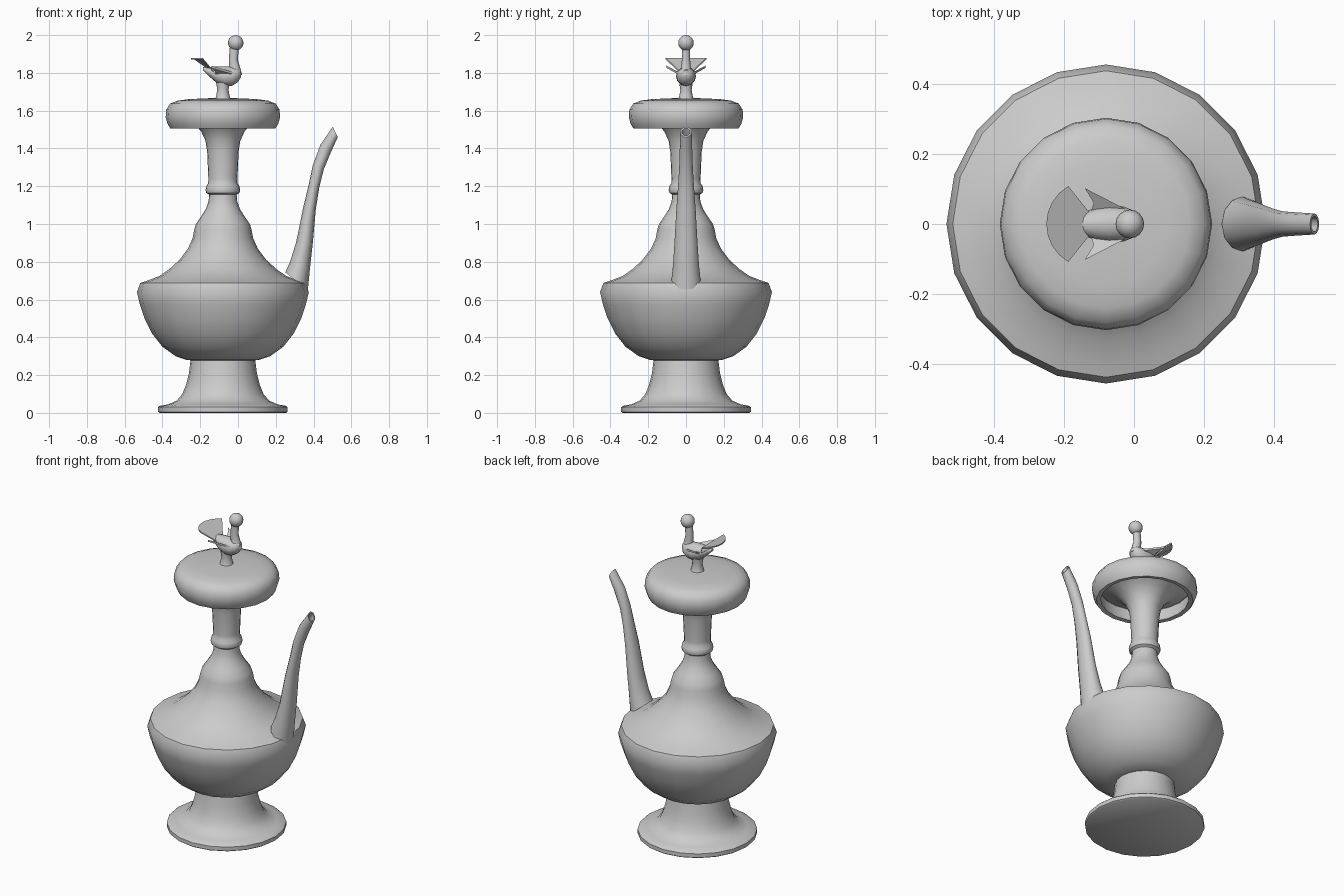
import bpy, bmesh, math
from mathutils import Vector

AX = -0.08  # x position of the vessel's axis


def make(name, verts, faces, angle=40):
    me = bpy.data.meshes.new(name)
    me.from_pydata(verts, [], faces)
    bm = bmesh.new()
    bm.from_mesh(me)
    bmesh.ops.remove_doubles(bm, verts=bm.verts, dist=0.0002)
    bmesh.ops.recalc_face_normals(bm, faces=bm.faces)
    bm.to_mesh(me)
    bm.free()
    ob = bpy.data.objects.new(name, me)
    bpy.context.collection.objects.link(ob)
    bpy.ops.object.select_all(action='DESELECT')
    ob.select_set(True)
    bpy.context.view_layer.objects.active = ob
    bpy.ops.object.shade_smooth_by_angle(angle=math.radians(angle))
    return ob


def skin(name, rings, cap_start=False, cap_end=False, angle=40):
    n = len(rings[0])
    verts = [v for r in rings for v in r]
    faces = [(i * n + k, i * n + (k + 1) % n, (i + 1) * n + (k + 1) % n, (i + 1) * n + k)
             for i in range(len(rings) - 1) for k in range(n)]
    if cap_start:
        faces.append(tuple(range(n)))
    if cap_end:
        faces.append(tuple(range((len(rings) - 1) * n, len(rings) * n)))
    return make(name, verts, faces, angle)


def lathe(name, profile, n=20, angle=40):
    """Revolve (radius, z) points around the vessel axis."""
    rings = [[(AX + r * math.cos(k * math.tau / n), r * math.sin(k * math.tau / n), z)
              for k in range(n)] for r, z in profile]
    return skin(name, rings, True, True, angle)


def loft(name, path, n=12, caps=(True, True), angle=45):
    """Elliptical rings: (x, z, radius in the xz plane, radius in y, tilt)."""
    rings = []
    for x, z, ra, ry, tilt in path:
        a = math.radians(tilt)
        rings.append([(x + ra * math.cos(t) * math.cos(a), ry * math.sin(t),
                       z - ra * math.cos(t) * math.sin(a))
                      for t in (k * math.tau / n for k in range(n))])
    return skin(name, rings, *caps, angle)


def plate(name, top, t=0.008):
    """Thin flat sheet from an outline."""
    n = len(top)
    verts = list(top) + [(x, y, z - t) for x, y, z in top]
    faces = [tuple(range(n)), tuple(range(2 * n - 1, n - 1, -1))]
    faces += [(k, k + n, (k + 1) % n + n, (k + 1) % n) for k in range(n)]
    return make(name, verts, faces, 30)


# Foot
lathe("foot", [(0.335, 0), (0.343, 0.006), (0.343, 0.03), (0.335, 0.037), (0.29, 0.045),
               (0.245, 0.065), (0.215, 0.10), (0.195, 0.15), (0.18, 0.21), (0.17, 0.29)])

# Bowl, shoulder and neck
lathe("body", [(0.165, 0.278), (0.19, 0.28), (0.25, 0.30), (0.32, 0.35), (0.375, 0.42),
               (0.415, 0.50), (0.44, 0.575), (0.455, 0.64), (0.437, 0.688), (0.40, 0.70),
               (0.335, 0.725), (0.285, 0.76), (0.23, 0.81), (0.185, 0.87), (0.16, 0.925),
               (0.152, 0.97), (0.143, 1.00), (0.115, 1.04), (0.09, 1.08), (0.076, 1.12),
               (0.073, 1.155), (0.088, 1.165), (0.092, 1.18), (0.088, 1.20), (0.078, 1.215),
               (0.077, 1.24), (0.083, 1.38), (0.092, 1.44), (0.115, 1.49), (0.15, 1.53),
               (0.20, 1.565), (0.27, 1.59)])

# Lid with hollow underside
lathe("lid", [(0.24, 1.60), (0.262, 1.585), (0.26, 1.54), (0.252, 1.508), (0.278, 1.505),
              (0.293, 1.53), (0.303, 1.565), (0.30, 1.605), (0.28, 1.637), (0.24, 1.653),
              (0.18, 1.661), (0.10, 1.665), (0.04, 1.667)])

# Spout with an open tip
loft("spout", [(0.31, 0.697, 0.076, 0.078, 38), (0.328, 0.78, 0.056, 0.069, 20),
               (0.352, 0.90, 0.044, 0.061, 10), (0.378, 1.08, 0.034, 0.051, 8),
               (0.402, 1.20, 0.029, 0.042, 12), (0.425, 1.30, 0.031, 0.036, 18),
               (0.464, 1.40, 0.034, 0.033, 34), (0.515, 1.487, 0.031, 0.030, 65),
               (0.515, 1.487, 0.022, 0.022, 65), (0.464, 1.41, 0.020, 0.022, 34)],
     caps=(False, True))

# Bird finial: stand, body, neck, head
lathe("bird_stand", [(0.042, 1.66), (0.036, 1.675), (0.03, 1.71), (0.036, 1.75)], 12)
loft("bird_body", [(-0.185, 1.822, 0.008, 0.012, 90), (-0.15, 1.805, 0.026, 0.030, 90),
                   (-0.11, 1.79, 0.045, 0.046, 90), (-0.07, 1.782, 0.053, 0.053, 90),
                   (-0.03, 1.782, 0.050, 0.050, 90), (0.0, 1.79, 0.038, 0.038, 90),
                   (0.017, 1.797, 0.018, 0.018, 90)])
loft("bird_neck", [(-0.012, 1.79, 0.034, 0.032, 0), (-0.018, 1.83, 0.028, 0.025, -5),
                   (-0.025, 1.87, 0.024, 0.022, 0), (-0.018, 1.95, 0.024, 0.022, 8)])
bpy.ops.mesh.primitive_uv_sphere_add(segments=16, ring_count=10, radius=0.041,
                                     location=(-0.012, 0, 1.959))
head = bpy.context.object
head.name = "bird_head"
bpy.ops.object.shade_smooth()

# Wings, mirrored
for side, s in (("left", 1), ("right", -1)):
    plate(side + "_wing", [(-0.01, 0.035 * s, 1.80), (-0.14, 0.102 * s, 1.838),
                           (-0.115, 0.06 * s, 1.815), (-0.125, 0.03 * s, 1.80),
                           (-0.06, 0.02 * s, 1.79)], 0.012)

# Fan tail
arc = [(-0.125 - 0.125 * math.cos(a), 0.125 * math.sin(a), 1.88)
       for a in (math.radians(d) for d in range(-60, 61, 15))]
plate("tail", [(-0.125, 0.03, 1.805), (-0.125, -0.03, 1.805)] + arc)
